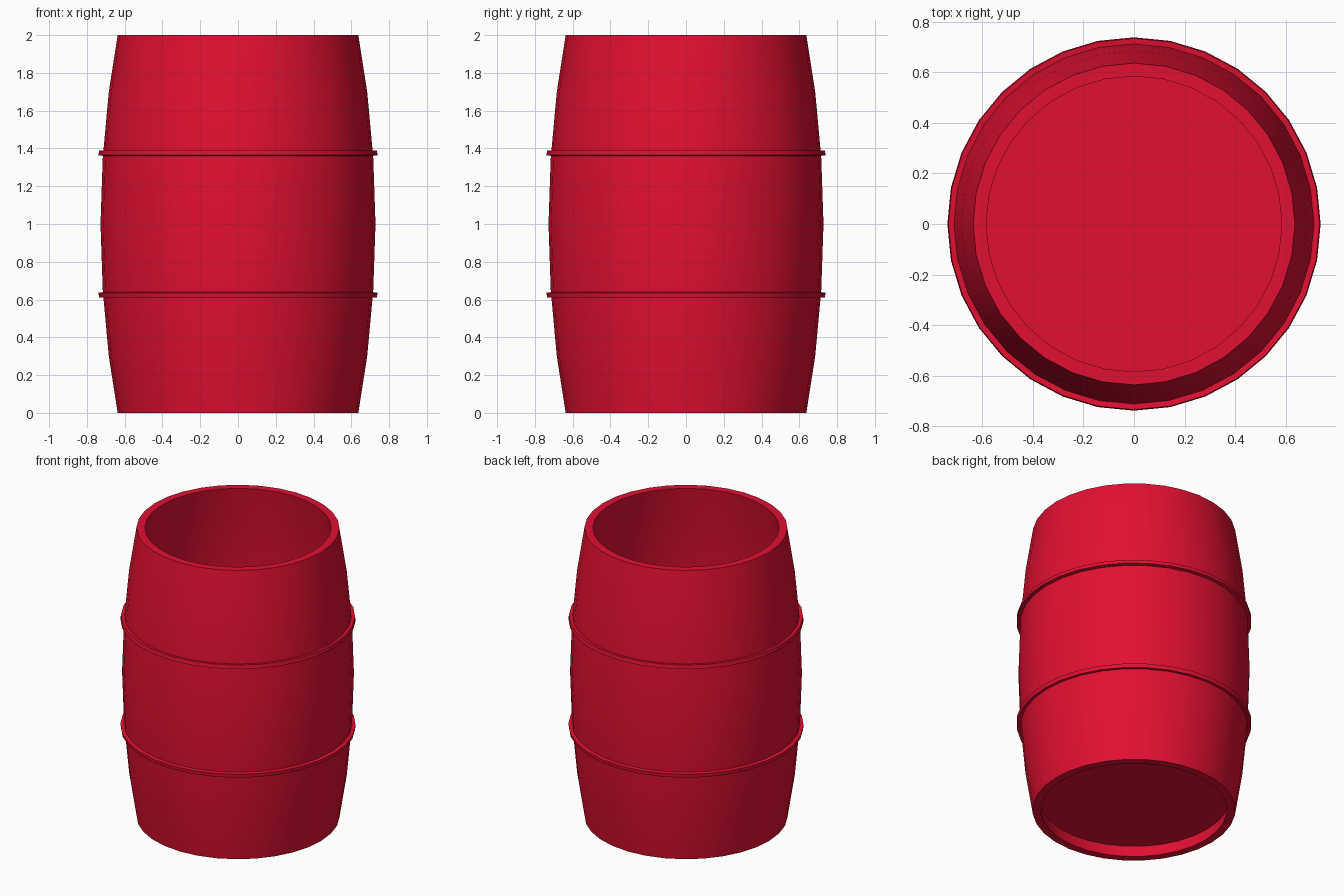
import bpy, bmesh, math

if "Cube" in bpy.data.objects:
    bpy.data.objects.remove(bpy.data.objects["Cube"])

SIDES = 32

red = bpy.data.materials.new("barrel red")
red.diffuse_color = (0.76, 0.005, 0.031, 1)
red.use_nodes = True
red.node_tree.nodes["Principled BSDF"].inputs["Base Color"].default_value = red.diffuse_color


def lathe(name, profile, closed=False):
    """Spin a (radius, height) profile round the z axis."""
    bm = bmesh.new()
    rings = []
    for i in range(SIDES):
        a = 2 * math.pi * i / SIDES
        rings.append([bm.verts.new((r * math.cos(a), r * math.sin(a), z)) for r, z in profile])
    n = len(profile)
    for i in range(SIDES):
        p, q = rings[i], rings[(i + 1) % SIDES]
        for j in range(n if closed else n - 1):
            k = (j + 1) % n
            bm.faces.new((p[j], q[j], q[k], p[k]))
    bmesh.ops.remove_doubles(bm, verts=bm.verts, dist=1e-5)
    bmesh.ops.recalc_face_normals(bm, faces=bm.faces)
    me = bpy.data.meshes.new(name)
    bm.to_mesh(me)
    bm.free()
    me.materials.append(red)
    ob = bpy.data.objects.new(name, me)
    bpy.context.collection.objects.link(ob)
    bpy.ops.object.select_all(action='DESELECT')
    ob.select_set(True)
    bpy.context.view_layer.objects.active = ob
    bpy.ops.object.shade_smooth_by_angle(angle=math.radians(30))
    return ob


# Hollow bulging body, open at the top, floor recessed from below
half = [(0.637, 0.0), (0.684, 0.3), (0.716, 0.65)]
outer = half + [(0.728, 1.0)] + [(r, 2 - z) for r, z in reversed(half)]
wall = 0.052
inner = [(r - wall, z) for r, z in reversed(outer[1:])]
body = ([(0, 0.08), (0.597, 0.08), (0.637 - wall, 0.0)] + outer + inner
        + [(0.603, 0.11), (0, 0.11)])
lathe("barrel_body", body)

# Two thin hoops, mirrored about the middle
hoop = [(0.705, 0.612), (0.738, 0.609), (0.735, 0.0), (0.705, 0.64)]
hoop = [(0.70, 0.614), (0.735, 0.610), (0.739, 0.636), (0.70, 0.641)]
lathe("lower_hoop", hoop, closed=True)
lathe("upper_hoop", [(r, 2 - z) for r, z in hoop], closed=True)
